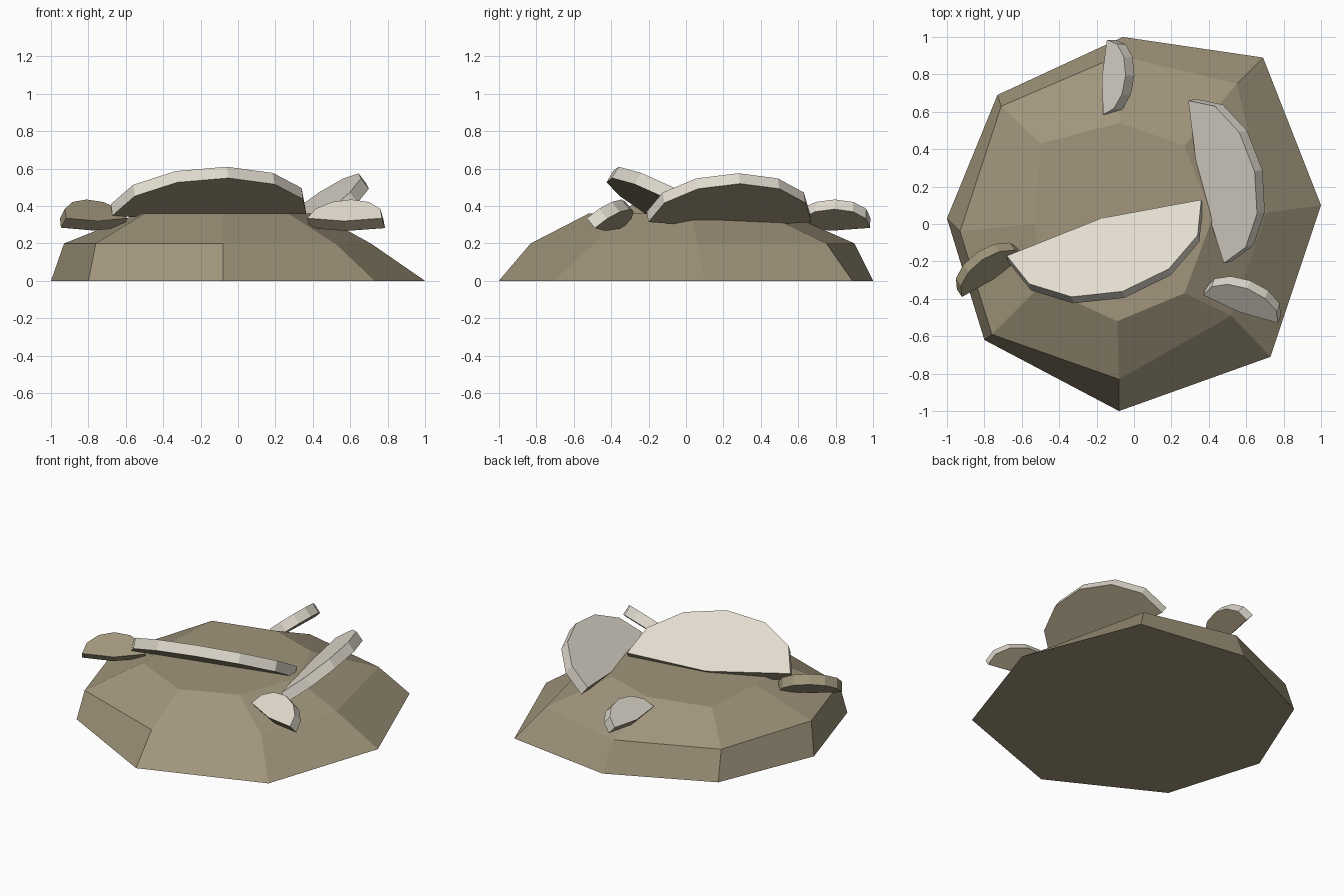
import bpy
import bmesh
import math
from mathutils import Vector

if "Cube" in bpy.data.objects:
    bpy.data.objects.remove(bpy.data.objects["Cube"], do_unlink=True)


def make_material(name, srgb):
    color = [((c + 0.055) / 1.055) ** 2.4 for c in srgb] + [1]
    mat = bpy.data.materials.new(name)
    mat.use_nodes = True
    mat.diffuse_color = color
    mat.node_tree.nodes["Principled BSDF"].inputs["Base Color"].default_value = color
    return mat


brown = make_material("earthy brown", (0.63, 0.585, 0.485))
cream = make_material("pale cream", (0.885, 0.86, 0.81))


def finish(name, bm, materials):
    bmesh.ops.recalc_face_normals(bm, faces=bm.faces)
    mesh = bpy.data.meshes.new(name)
    bm.to_mesh(mesh)
    bm.free()
    for mat in materials:
        mesh.materials.append(mat)
    obj = bpy.data.objects.new(name, mesh)
    bpy.context.collection.objects.link(obj)
    return obj


def loft(rings):
    """Join closed rings of points and cap both ends; returns side faces per band."""
    bm = bmesh.new()
    loops = [[bm.verts.new(p) for p in ring] for ring in rings]
    sides = []
    for low, high in zip(loops, loops[1:]):
        n = len(low)
        for i in range(n):
            j = (i + 1) % n
            sides.append(bm.faces.new((low[i], low[j], high[j], high[i])))
    caps = bm.faces.new(loops[0]), bm.faces.new(loops[-1])
    return bm, sides, caps


# Faceted mound: three uneven octagons stacked by height
mound_rings = {
    0.0: [(-1, .03), (-.73, .69), (-.06, 1), (.69, .89),
          (1, .1), (.73, -.71), (-.08, -1), (-.8, -.62)],
    0.2: [(-.93, -.04), (-.71, .63), (-.08, .9), (.55, .75),
          (.71, .06), (.52, -.49), (-.08, -.83), (-.76, -.59)],
    0.36: [(-.53, 0), (-.5, .43), (-.08, .54), (.27, .42),
           (.42, .03), (.27, -.37), (-.09, -.52), (-.5, -.33)],
}
bm, _, _ = loft([[(x, y, z) for x, y in ring] for z, ring in mound_rings.items()])
finish("mound", bm, [brown])


def shelf(name, start, end, tip, top_material, thickness=0.07, segments=6):
    """Tilted half-disc plate: straight edge from start to end, arc through tip."""
    start, end, tip = Vector(start), Vector(end), Vector(tip)
    center = (start + end) / 2
    u, v = end - center, tip - center
    normal = u.cross(v).normalized()
    if normal.z < 0:
        normal.negate()
    top = []
    for i in range(segments + 1):
        a = math.pi * i / segments
        top.append(center + u * math.cos(a) + v * math.sin(a))
    top.append(center - v * 0.15)  # slight bulge on the straight edge
    bottom = [p - normal * thickness for p in top]
    bm, sides, caps = loft([bottom, top])
    # top and curved rim take the top colour, underside and straight edge stay brown
    for face in sides[:segments] + [caps[1]]:
        face.material_index = 1
    finish(name, bm, [brown, top_material])


# Bracket shelves around the mound
shelf("large_front_shelf", (-.68, -.17, .41), (.36, .13, .39), (-.06, -.36, .61), cream)
shelf("large_left_shelf", (.48, -.21, .37), (.29, .66, .37), (.645, .28, .575), cream)
shelf("small_front_shelf", (.37, -.38, .335), (.77, -.53, .335), (.605, -.345, .435), cream)
shelf("small_back_shelf", (-.165, .585, .335), (-.145, .985, .335), (-.045, .795, .435), cream)
shelf("small_right_shelf", (-.92, -.39, .335), (-.59, -.17, .335), (-.81, -.19, .435), brown)
